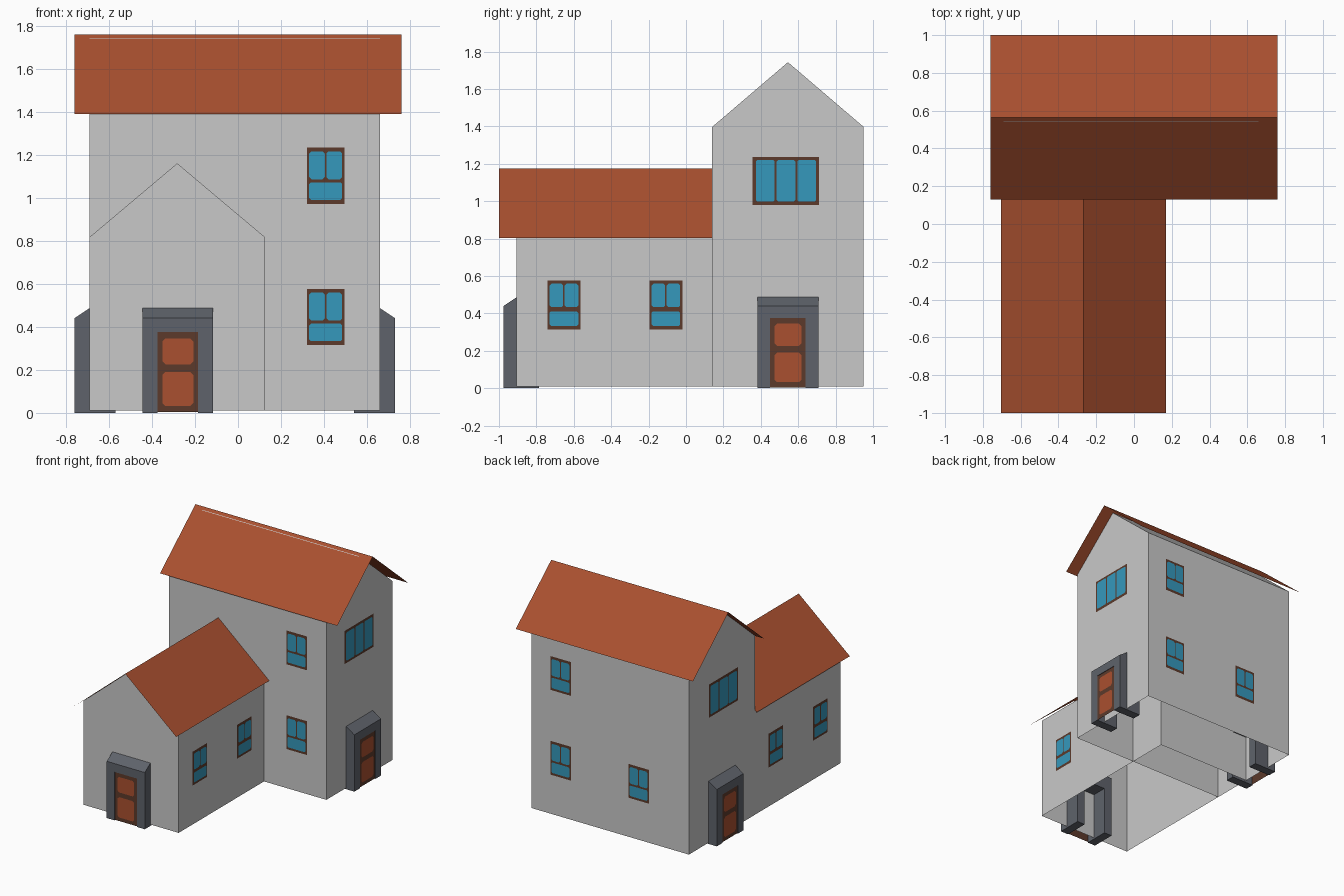
import bpy, bmesh
from mathutils import Vector

if "Cube" in bpy.data.objects:
    bpy.data.objects.remove(bpy.data.objects["Cube"])


def material(name, rgb):
    m = bpy.data.materials.new(name)
    m.diffuse_color = (*rgb, 1)
    m.use_nodes = True
    m.node_tree.nodes["Principled BSDF"].inputs["Base Color"].default_value = m.diffuse_color
    return m


WALL = material("wall_grey", (0.584, 0.584, 0.584))
TILE = material("roof_orange", (0.40, 0.08, 0.029))
GLASS = material("glass_blue", (0.036, 0.314, 0.503))
WOOD = material("wood_brown", (0.107, 0.042, 0.024))
STONE = material("porch_slate", (0.114, 0.124, 0.147))

X, Y, Z = Vector((1, 0, 0)), Vector((0, 1, 0)), Vector((0, 0, 1))
# each facade: (point on wall, direction along it, outward normal)
FRONT = (Y * 0.14, X, -Y)
BACK = (Y * 0.95, X, Y)
RIGHT = (X * 0.66, Y, X)
LEFT = (X * -0.69, Y, -X)
WING_FRONT = (Y * -0.905, X, -Y)
WING_RIGHT = (X * 0.125, Y, X)


def finish(name, bm, mats):
    me = bpy.data.meshes.new(name)
    bm.to_mesh(me)
    bm.free()
    for m in mats:
        me.materials.append(m)
    ob = bpy.data.objects.new(name, me)
    bpy.context.collection.objects.link(ob)
    return ob


def sweep(bm, profile, place, a, b, closed=True, skip=None, caps=True):
    """Extrude a 2D profile from a to b; place(p, q, t) gives the 3D point."""
    ra = [bm.verts.new(place(p, q, a)) for p, q in profile]
    rb = [bm.verts.new(place(p, q, b)) for p, q in profile]
    n = len(profile)
    for i in range(n if closed else n - 1):
        if i != skip:
            j = (i + 1) % n
            bm.faces.new((ra[i], ra[j], rb[j], rb[i]))
    if caps:
        bm.faces.new(ra[::-1])
        bm.faces.new(rb)
    bmesh.ops.recalc_face_normals(bm, faces=bm.faces)


def along_x(p, q, t):
    return (t, p, q)


def along_y(p, q, t):
    return (p, t, q)


def house_block(name, lo, hi, eave, ridge, place, a, b):
    """Gabled walls, open underneath."""
    bm = bmesh.new()
    prof = [(lo, 0.01), (hi, 0.01), (hi, eave), ((lo + hi) / 2, ridge), (lo, eave)]
    sweep(bm, prof, place, a, b, skip=0)
    finish(name, bm, [WALL])


def roof(name, prof, place, a, b):
    """Thin folded sheet."""
    bm = bmesh.new()
    sweep(bm, prof, place, a, b, closed=False, caps=False)
    for f in bm.faces:
        f.normal_update()
        if f.normal.z < 0:
            f.normal_flip()
    finish(name, bm, [TILE])


def plate(bm, side, u0, u1, z0, z1, depth, mat, cut=0.0):
    """Flat rectangle on a facade, corners optionally chamfered."""
    o, U, N = side
    c = cut
    if c:
        pts = [(u0 + c, z0), (u1 - c, z0), (u1, z0 + c), (u1, z1 - c),
               (u1 - c, z1), (u0 + c, z1), (u0, z1 - c), (u0, z0 + c)]
    else:
        pts = [(u0, z0), (u1, z0), (u1, z1), (u0, z1)]
    f = bm.faces.new([bm.verts.new(o + U * u + Z * z + N * depth) for u, z in pts])
    f.normal_update()
    if f.normal.dot(N) < 0:
        f.normal_flip()
    f.material_index = mat


def window(name, side, u, z, transom=0.022):
    """Two upper panes over one wide pane."""
    w, h, e = 0.175, 0.262, 0.011
    bm = bmesh.new()
    plate(bm, side, u, u + w, z, z + h, 0.004, 0)
    zt = z + 0.107
    m = u + w / 2
    plate(bm, side, u + e, u + w - e, z + 0.018, zt - transom / 2, 0.007, 1, 0.008)
    plate(bm, side, u + e, m - 0.004, zt + transom / 2, z + h - 0.018, 0.007, 1, 0.01)
    plate(bm, side, m + 0.004, u + w - e, zt + transom / 2, z + h - 0.018, 0.007, 1, 0.01)
    finish(name, bm, [WOOD, GLASS])


def triple_window(name, side):
    bm = bmesh.new()
    plate(bm, side, 0.355, 0.71, 0.98, 1.237, 0.004, 0)
    for i in range(3):
        u = 0.373 + i * 0.111
        plate(bm, side, u, u + 0.101, 0.999, 1.22, 0.007, 1, 0.008)
    finish(name, bm, [WOOD, GLASS])


def doorway(name, side, u):
    """Slate surround with a sloped hood, and a two-panel door."""
    o, U, N = side

    def place(d, z, t):
        return o + U * t + Z * z + N * d

    bm = bmesh.new()
    for a, b, z0 in ((-0.163, -0.095, 0), (0.095, 0.163, 0), (-0.095, 0.095, 0.375)):
        prof = [(0.07, z0), (0.07, 0.44), (0, 0.487), (-0.12, 0.487), (-0.12, z0)]
        sweep(bm, prof, place, u + a, u + b)
    finish(name + "_surround", bm, [STONE])
    bm = bmesh.new()
    plate(bm, side, u - 0.095, u + 0.095, 0.003, 0.375, 0.066, 0)
    plate(bm, side, u - 0.072, u + 0.072, 0.032, 0.19, 0.069, 1, 0.014)
    plate(bm, side, u - 0.072, u + 0.072, 0.226, 0.346, 0.069, 1, 0.014)
    finish(name, bm, [WOOD, TILE])


# walls
house_block("main_walls", 0.14, 0.95, 1.397, 1.743, along_x, -0.69, 0.66)
house_block("wing_walls", -0.69, 0.125, 0.817, 1.16, along_y, -0.905, 0.46)

# roofs
roof("main_roof", [(0.13, 1.39), (0.565, 1.76), (1.0, 1.39)], along_x, -0.76, 0.76)
roof("wing_roof", [(-0.705, 0.807), (-0.267, 1.175), (0.17, 0.802)], along_y, -1.0, 0.14)

# windows
for tag, side in (("front", FRONT), ("back", BACK)):
    for level, z in (("lower", 0.315), ("upper", 0.972)):
        window(f"{tag}_{level}_window", side, 0.32, z, 0.014)
window("back_middle_window", BACK, -0.35, 0.315, 0.014)
for tag, side in (("right", WING_RIGHT), ("left", LEFT)):
    for i, u in enumerate((-0.74, -0.195)):
        window(f"wing_{tag}_window_{i + 1}", side, u, 0.315)
triple_window("right_triple_window", RIGHT)
triple_window("left_triple_window", LEFT)

# doors
doorway("front_door", WING_FRONT, -0.28)
doorway("right_door", RIGHT, 0.545)
doorway("left_door", LEFT, 0.545)
